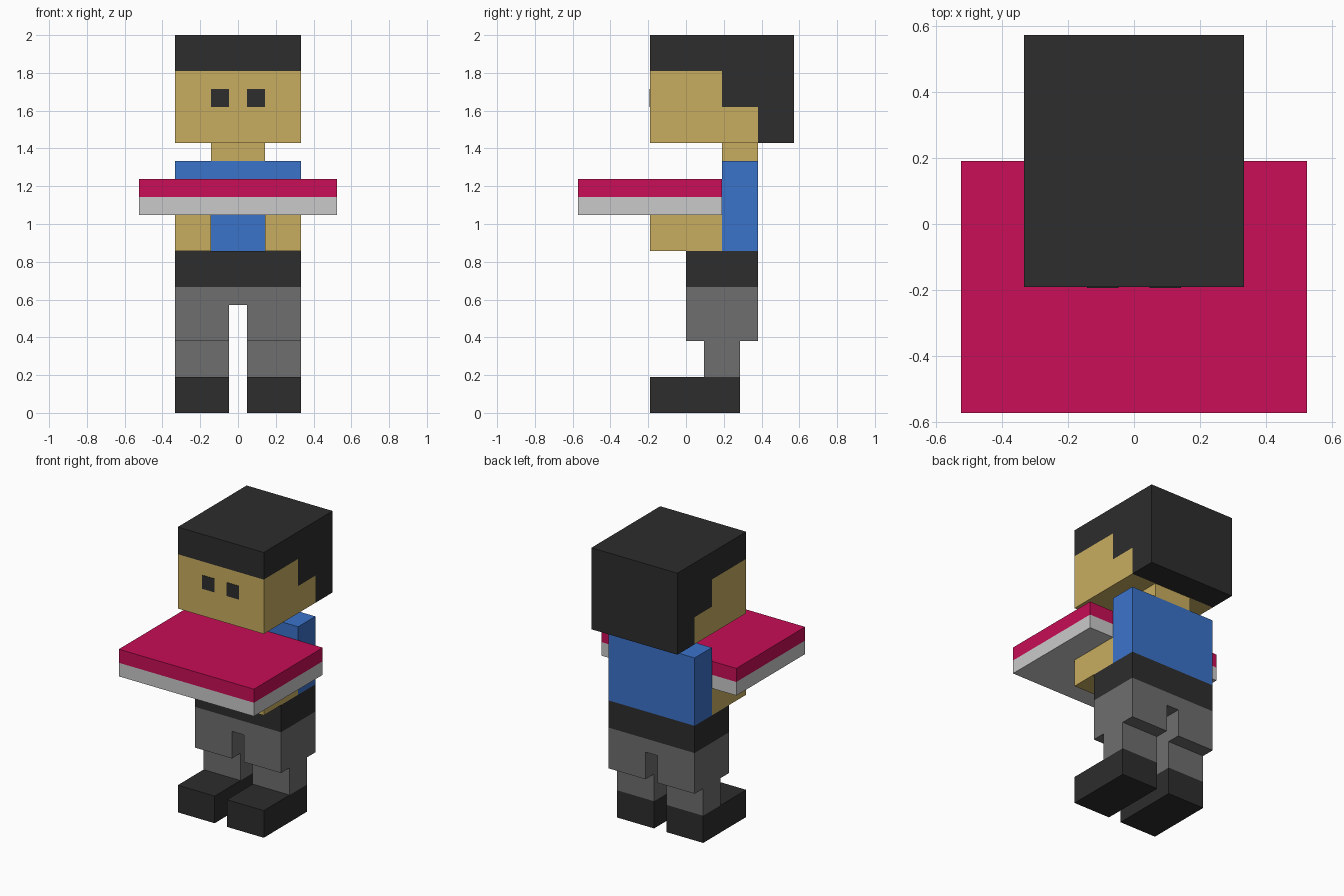
import bpy
import bmesh
from mathutils import Vector

if "Cube" in bpy.data.objects:
    bpy.data.objects.remove(bpy.data.objects["Cube"])

U = 2 / 21  # block size: the figure is 21 blocks tall


def material(name, rgb):
    m = bpy.data.materials.new(name)
    lin = [c / 255 / 12.92 if c <= 10 else ((c / 255 + 0.055) / 1.055) ** 2.4 for c in rgb]
    m.diffuse_color = (*lin, 1)
    m.use_nodes = True
    m.node_tree.nodes["Principled BSDF"].inputs["Base Color"].default_value = m.diffuse_color
    return m


black = material("black", (45, 45, 45))
skin = material("tan skin", (201, 174, 96))
blue = material("shirt blue", (59, 115, 203))
grey = material("trouser grey", (110, 110, 110))
light = material("light grey", (202, 202, 202))
red = material("crimson", (200, 14, 86))


def prism(name, mat, points, depth):
    """Extrude a closed profile of 3D points (in blocks) along a depth vector."""
    bm = bmesh.new()
    face = bm.faces.new([bm.verts.new(Vector(p) * U) for p in points])
    new = bmesh.ops.extrude_face_region(bm, geom=[face])["geom"]
    verts = [v for v in new if isinstance(v, bmesh.types.BMVert)]
    bmesh.ops.translate(bm, verts=verts, vec=Vector(depth) * U)
    bmesh.ops.recalc_face_normals(bm, faces=bm.faces)
    mesh = bpy.data.meshes.new(name)
    bm.to_mesh(mesh)
    bm.free()
    mesh.materials.append(mat)
    obj = bpy.data.objects.new(name, mesh)
    bpy.context.collection.objects.link(obj)
    return obj


def box(name, mat, x, y, z):
    corners = [(x[0], y[0], z[0]), (x[1], y[0], z[0]), (x[1], y[1], z[0]), (x[0], y[1], z[0])]
    return prism(name, mat, corners, (0, 0, z[1] - z[0]))


def side_profile(name, mat, yz):
    return prism(name, mat, [(-3.5, y, z) for y, z in yz], (7, 0, 0))


# Mirrored parts: shoes, lower legs, forearms, eyes
for side, s in (("left", -1), ("right", 1)):
    def span(a, b):
        return sorted((s * a, s * b))

    box(side + "_shoe", black, span(0.5, 3.5), (-2, 3), (0, 2))
    box(side + "_lower_leg", grey, span(0.5, 3.5), (1, 3), (2, 4))
    box(side + "_forearm", skin, span(1.5, 3.5), (-2, 2), (9, 11))
    box(side + "_eye", black, span(0.5, 1.5), (-2.03, -1.98), (17, 18))

# Trousers with the gap between the legs
trousers = [(-3.5, 4), (-0.5, 4), (-0.5, 6), (0.5, 6), (0.5, 4), (3.5, 4), (3.5, 7), (-3.5, 7)]
prism("trousers", grey, [(x, 0, z) for x, z in trousers], (0, 4, 0))

# Belt, shirt and neck
box("belt", black, (-3.5, 3.5), (0, 4), (7, 9))
box("shirt", blue, (-3.5, 3.5), (2, 4), (9, 14))
box("neck", skin, (-1.5, 1.5), (2, 4), (14, 15))

# Carried tray in two layers
box("tray_base", light, (-5.5, 5.5), (-6, 2), (11, 12))
box("tray_top", red, (-5.5, 5.5), (-6, 2), (12, 13))

# Head and the stepped hair that wraps over it
side_profile("head", skin, [(-2, 15), (4, 15), (4, 17), (2, 17), (2, 19), (-2, 19)])
side_profile("hair", black, [(4, 15), (6, 15), (6, 21), (-2, 21), (-2, 19), (2, 19), (2, 17), (4, 17)])
